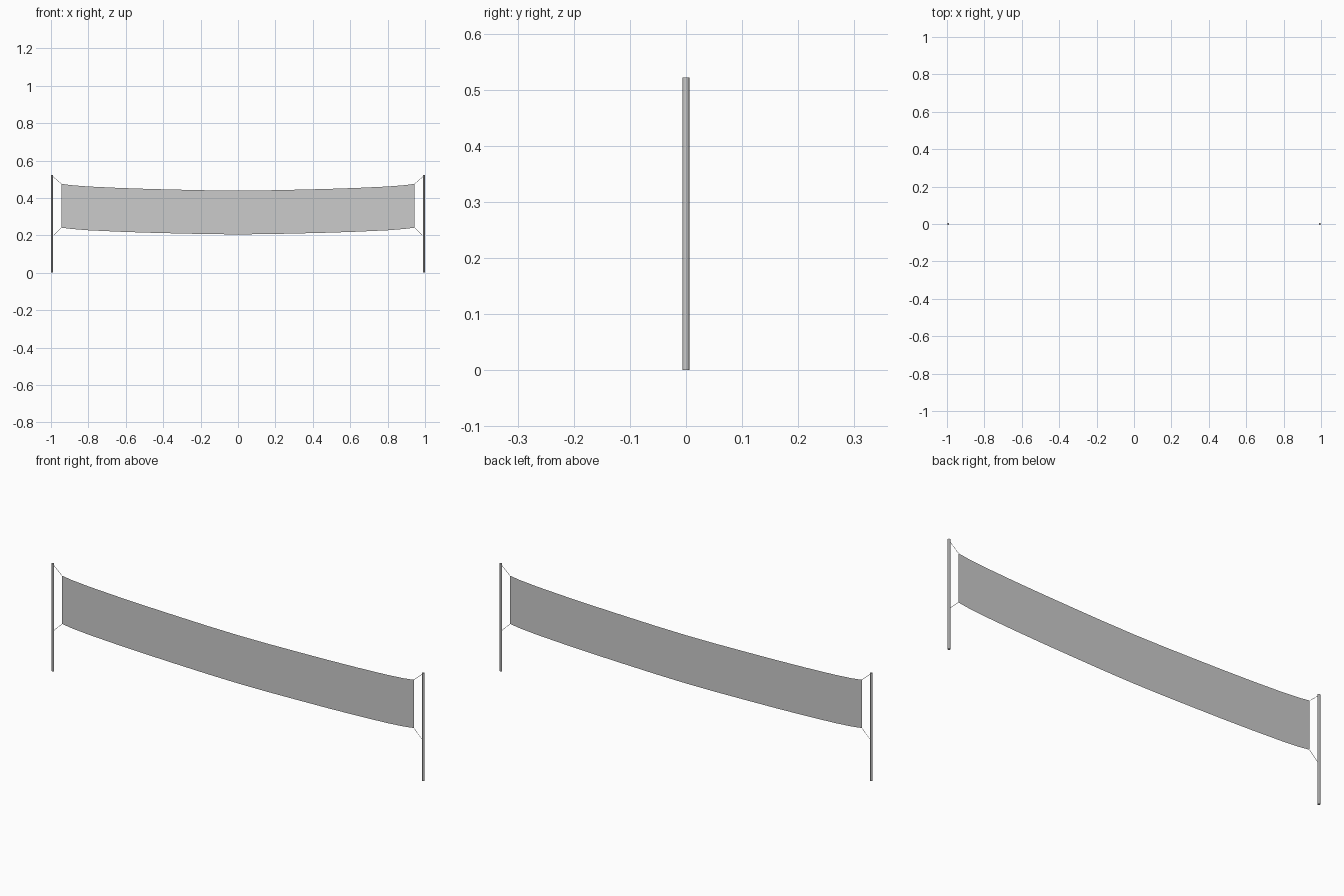
import bpy, bmesh
from mathutils import Vector

if "Cube" in bpy.data.objects:
    bpy.data.objects.remove(bpy.data.objects["Cube"])

POST_X, POST_R, POST_H = 0.994, 0.006, 0.522
NET_H = 0.234
# sagging top edge of the net, centre to right end (x, z)
SAG = [(0, 0.439), (0.16, 0.4405), (0.32, 0.444), (0.48, 0.448),
       (0.64, 0.4535), (0.8, 0.461), (0.89, 0.468), (0.944, 0.475)]


def finish(name, bm):
    mesh = bpy.data.meshes.new(name)
    bm.to_mesh(mesh)
    bm.free()
    obj = bpy.data.objects.new(name, mesh)
    bpy.context.collection.objects.link(obj)
    return obj


def rod(name, a, b, radius, sides):
    a, b = Vector(a), Vector(b)
    bpy.ops.mesh.primitive_cylinder_add(vertices=sides, radius=radius,
                                        depth=(b - a).length, location=(a + b) / 2)
    obj = bpy.context.object
    obj.name = name
    obj.rotation_euler = (b - a).to_track_quat('Z', 'Y').to_euler()
    bpy.ops.object.shade_smooth_by_angle()
    return obj


# net sheet: a single-thickness strip hanging between the posts
bm = bmesh.new()
edge = [(-x, z) for x, z in reversed(SAG[1:])] + SAG
columns = [(bm.verts.new((x, 0, z - NET_H)), bm.verts.new((x, 0, z))) for x, z in edge]
for (a, b), (c, d) in zip(columns, columns[1:]):
    bm.faces.new((a, c, d, b))
finish("net", bm)

# posts and the tie ropes at the net corners
end_x, end_z = SAG[-1]
for side, s in (("left", -1), ("right", 1)):
    rod(side + "_post", (s * POST_X, 0, 0), (s * POST_X, 0, POST_H), POST_R, 12)
    rod(side + "_top_rope", (s * end_x, 0, end_z), (s * POST_X, 0, 0.518), 0.0008, 6)
    rod(side + "_bottom_rope", (s * end_x, 0, end_z - NET_H), (s * POST_X, 0, 0.193), 0.0008, 6)
